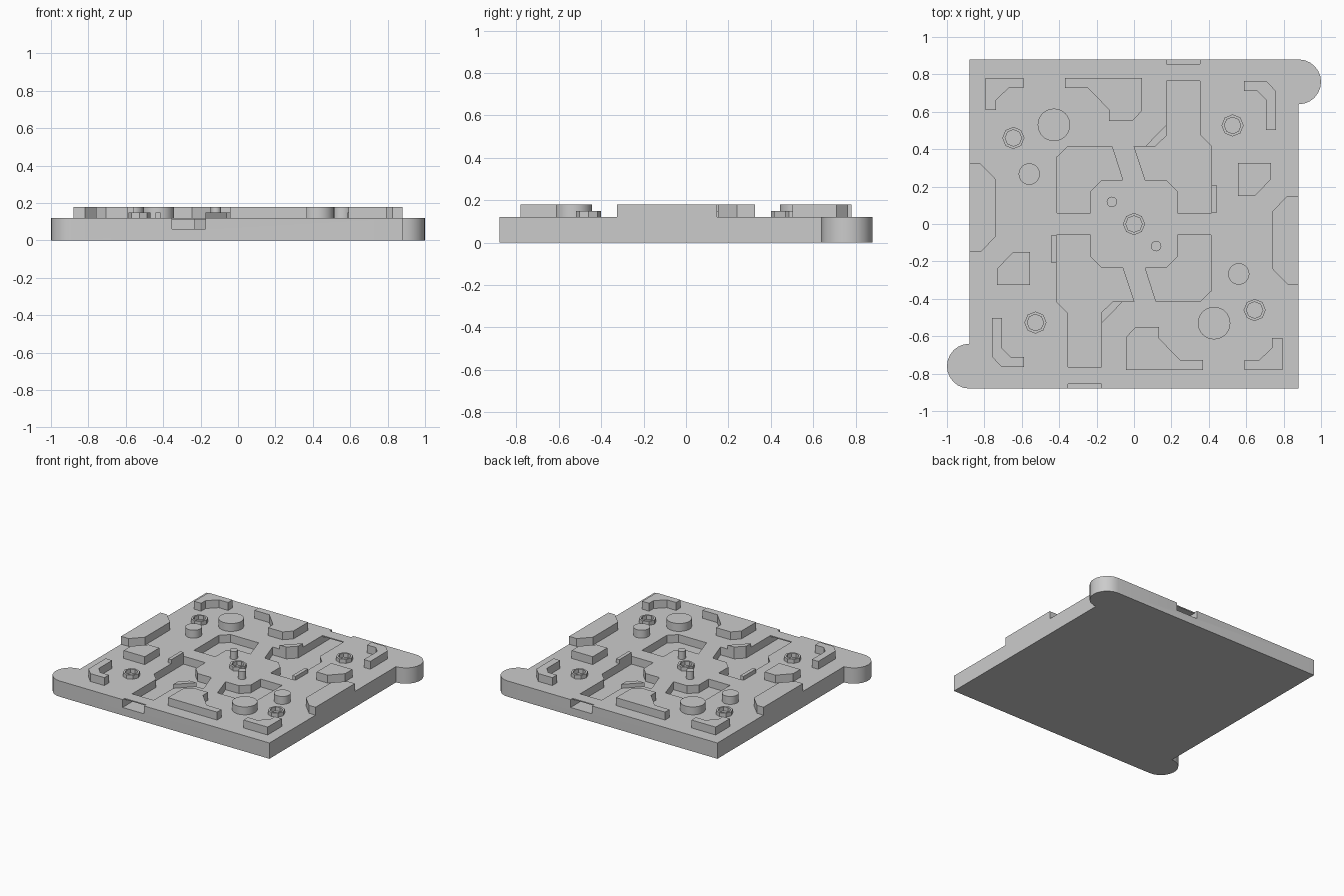
import bpy, bmesh
from math import cos, sin, pi

if "Cube" in bpy.data.objects:
    bpy.data.objects.remove(bpy.data.objects["Cube"])

TOP, FLOOR, HIGH, LOW = 0.12, 0.06, 0.18, 0.15


def finish(name, bm):
    bmesh.ops.recalc_face_normals(bm, faces=bm.faces)
    me = bpy.data.meshes.new(name)
    bm.to_mesh(me)
    bm.free()
    ob = bpy.data.objects.new(name, me)
    bpy.context.collection.objects.link(ob)
    return ob


def prism(name, pts, z0, z1):
    """Extrude a flat outline from z0 to z1."""
    bm = bmesh.new()
    face = bm.faces.new([bm.verts.new((x, y, z0)) for x, y in pts])
    ext = bmesh.ops.extrude_face_region(bm, geom=[face])
    for v in ext["geom"]:
        if isinstance(v, bmesh.types.BMVert):
            v.co.z = z1
    return finish(name, bm)


def pair(name, pts, z0, z1):
    """A prism and its copy turned half way round the centre."""
    return [prism(name + "_a", pts, z0, z1),
            prism(name + "_b", [(-x, -y) for x, y in pts], z0, z1)]


def circle(x, y, r, n):
    return [(x + r * cos(2 * pi * i / n), y + r * sin(2 * pi * i / n)) for i in range(n)]


def rect(x0, y0, x1, y1):
    return [(x0, y0), (x1, y0), (x1, y1), (x0, y1)]


def smooth(ob):
    bpy.ops.object.select_all(action='DESELECT')
    ob.select_set(True)
    bpy.context.view_layer.objects.active = ob
    bpy.ops.object.shade_smooth_by_angle(angle=pi / 6)


def ring(name, x, y, r0, r1, z0, z1, n=8):
    """Octagonal hollow collar."""
    bm = bmesh.new()
    loops = [[bm.verts.new((px, py, z)) for px, py in circle(x, y, r, n)]
             for r, z in ((r0, z0), (r0, z1), (r1, z1), (r1, z0))]
    for k in range(4):
        a, b = loops[k], loops[(k + 1) % 4]
        for i in range(n):
            j = (i + 1) % n
            bm.faces.new((a[i], a[j], b[j], b[i]))
    return finish(name, bm)


# Base plate with a rounded ear on two opposite corners
ear = [(0.88 + 0.12 * cos(a), 0.76 + 0.12 * sin(a))
       for a in [-pi / 2 + pi * i / 12 for i in range(13)]]
half = [(0.88, -0.88)] + ear
base = prism("base_plate", half + [(-x, -y) for x, y in half], 0, TOP)

# Recesses: corner pocket, long pocket, edge notch and tunnel under the edge
corner_pocket = [(-0.353, 0.415), (-0.118, 0.415), (-0.06, 0.235), (-0.174, 0.235),
                 (-0.233, 0.176), (-0.233, 0.06), (-0.412, 0.06), (-0.412, 0.358)]
long_pocket = [(0.174, 0.765), (0.354, 0.765), (0.354, 0.476), (0.415, 0.415),
               (0.415, 0.06), (0.233, 0.06), (0.233, 0.176), (0.174, 0.235),
               (0.06, 0.235), (0, 0.415), (0.115, 0.415), (0.174, 0.473)]
cutters = pair("corner_pocket_cut", corner_pocket, FLOOR, 0.3)
cutters += pair("long_pocket_cut", long_pocket, FLOOR, 0.3)
cutters += pair("tunnel_cut", rect(0.174, 0.7, 0.354, 0.95), FLOOR, 0.112)
cutters += pair("notch_cut", rect(0.174, 0.855, 0.354, 0.95), FLOOR, 0.3)
for c in cutters:
    c.hide_render = True
    mod = base.modifiers.new("cut", 'BOOLEAN')
    mod.operation, mod.solver, mod.object = 'DIFFERENCE', 'EXACT', c
dg = bpy.context.evaluated_depsgraph_get()
cut_mesh = bpy.data.meshes.new_from_object(base.evaluated_get(dg))
base.modifiers.clear()
base.data = cut_mesh
for c in cutters:
    bpy.data.objects.remove(c)
smooth(base)

# Raised panels
pair("corner_bracket", [(-0.795, 0.78), (-0.592, 0.78), (-0.592, 0.727), (-0.67, 0.727),
                        (-0.737, 0.663), (-0.737, 0.61), (-0.795, 0.61)], TOP, HIGH)
pair("long_panel", [(-0.37, 0.78), (0.043, 0.78), (0.043, 0.605), (-0.01, 0.55),
                    (-0.133, 0.55), (-0.133, 0.61), (-0.246, 0.727), (-0.37, 0.727)], TOP, HIGH)
pair("hook_bracket", [(0.588, 0.765), (0.706, 0.765), (0.76, 0.71), (0.76, 0.503),
                      (0.706, 0.503), (0.706, 0.663), (0.661, 0.71), (0.588, 0.71)], TOP, HIGH)
pair("clipped_block", [(0.556, 0.326), (0.733, 0.326), (0.733, 0.24), (0.647, 0.15),
                       (0.556, 0.15)], TOP, HIGH)
pair("edge_block", [(-0.88, 0.326), (-0.825, 0.326), (-0.737, 0.237), (-0.737, -0.065),
                    (-0.817, -0.147), (-0.88, -0.147)], TOP, HIGH)

# Low trim beside the pockets
pair("diagonal_trim", [(0.06, 0.415), (0.115, 0.415), (0.174, 0.473), (0.174, 0.531)], TOP, LOW)
pair("side_trim", rect(0.415, 0.06, 0.442, 0.208), TOP, LOW)

# Round studs
for name, x, y, r, n in (("large_stud", -0.428, 0.53, 0.087, 32),
                         ("medium_stud", -0.56, 0.267, 0.057, 24),
                         ("small_peg", -0.118, 0.118, 0.028, 16)):
    for ob in pair(name, circle(x, y, r, n), TOP, HIGH):
        smooth(ob)

# Octagonal bolt collars
for i, (x, y) in enumerate([(0, 0), (0.527, 0.527), (-0.527, -0.527),
                            (-0.645, 0.46), (0.645, -0.46)]):
    ring("bolt_collar_%d" % i, x, y, 0.059, 0.044, TOP, LOW)
